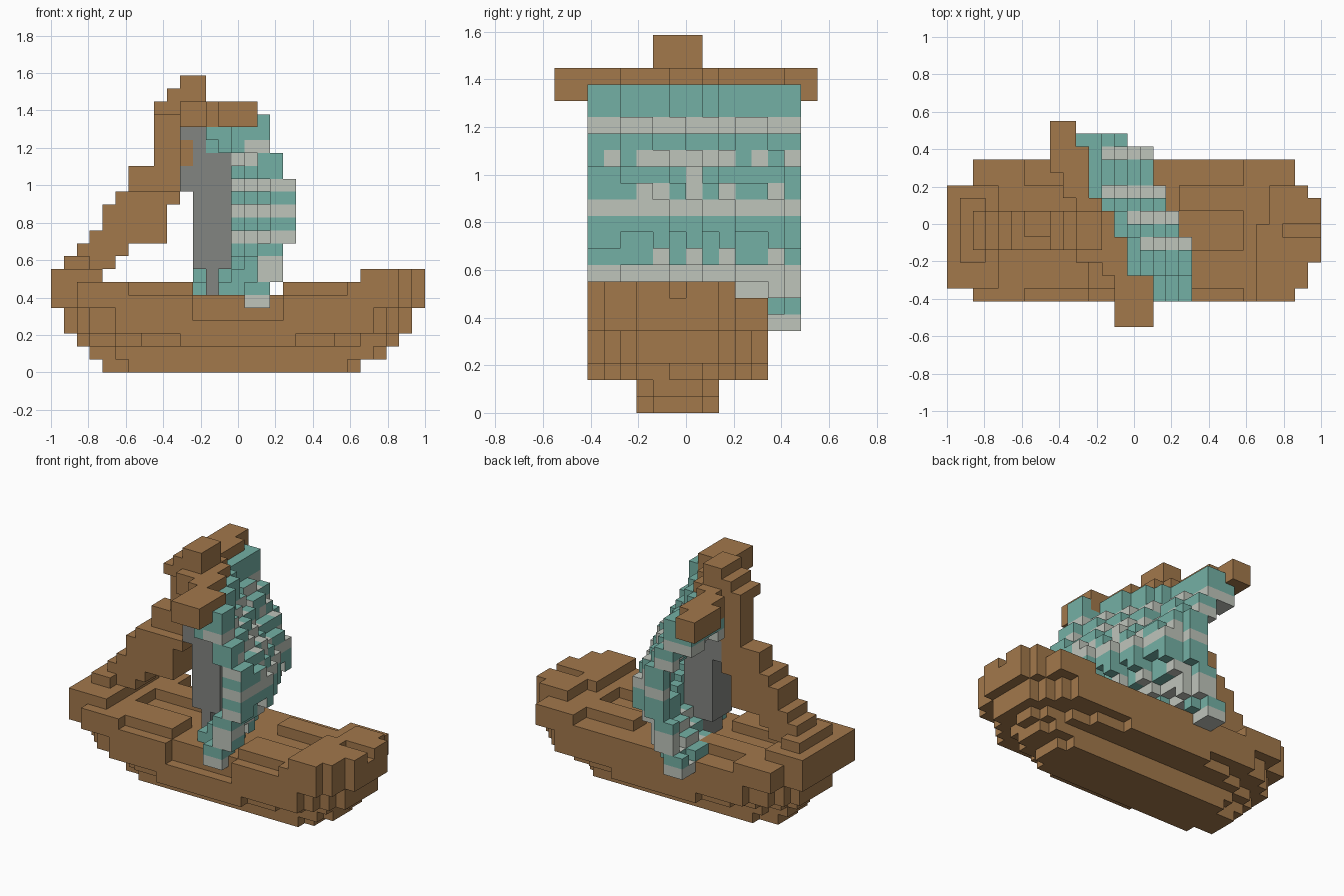
import bpy, bmesh, math

cube = bpy.data.objects.get("Cube")
if cube:
    bpy.data.objects.remove(cube, do_unlink=True)

U = 2 / 29  # edge of one block


def material(name, srgb):
    lin = [c / 12.92 if c <= 0.04045 else ((c + 0.055) / 1.055) ** 2.4 for c in srgb]
    m = bpy.data.materials.new(name)
    m.use_nodes = True
    m.diffuse_color = (*lin, 1)
    m.node_tree.nodes["Principled BSDF"].inputs["Base Color"].default_value = (*lin, 1)
    return m


wood = material("wood brown", (0.635, 0.47, 0.295))
teal = material("sail teal", (0.455, 0.69, 0.645))
pale = material("sail pale grey", (0.75, 0.77, 0.735))
iron = material("mast grey", (0.51, 0.52, 0.505))


def fill(i0, i1, j0, j1, k0, k1):
    """Block cells in a box: x from i0 to i1, y from j0 to j1, z from k0 to k1."""
    return {(i, j, k) for i in range(i0, i1) for j in range(j0, j1) for k in range(k0, k1)}


def build(name, cells, mats, rule=lambda cell, axis, side: 0):
    """Skin a set of cells with its outer faces only."""
    bm = bmesh.new()
    corners = {}

    def vert(p):
        if p not in corners:
            corners[p] = bm.verts.new(((p[0] - 14.5) * U, (p[1] - 8) * U, p[2] * U))
        return corners[p]

    for c in sorted(cells):
        for axis in range(3):
            for side in (0, 1):
                n = list(c)
                n[axis] += 1 if side else -1
                if tuple(n) in cells:
                    continue
                ring = []
                for a, b in ((0, 0), (1, 0), (1, 1), (0, 1)):
                    p = list(c)
                    p[axis] += side
                    p[(axis + 1) % 3] += a
                    p[(axis + 2) % 3] += b
                    ring.append(vert(tuple(p)))
                face = bm.faces.new(ring if side else ring[::-1])
                face.material_index = rule(c, axis, side)
    bmesh.ops.dissolve_limit(bm, angle_limit=math.radians(1), verts=bm.verts[:],
                             edges=bm.edges[:], delimit={'MATERIAL'})
    me = bpy.data.meshes.new(name)
    bm.to_mesh(me)
    bm.free()
    for m in mats:
        me.materials.append(m)
    ob = bpy.data.objects.new(name, me)
    bpy.context.collection.objects.link(ob)
    return ob


# Hull: nested plan boxes for each layer, widening upwards
hull = set()
layers = [
    (0, 1, [(4, 24, 6, 9), (6, 23, 5, 10)]),
    (1, 2, [(3, 26, 6, 9), (5, 25, 5, 10)]),
    (2, 3, [(2, 27, 7, 9), (3, 26, 5, 10), (5, 24, 4, 11), (7, 22, 3, 12), (10, 19, 2, 13)]),
    (3, 5, [(1, 28, 5, 10), (2, 27, 4, 11), (3, 26, 3, 12), (5, 25, 2, 13)]),
    (5, 7, [(0, 28, 3, 11), (28, 29, 5, 10), (2, 27, 2, 13)]),
    # raised stern and bow
    (7, 8, [(0, 4, 3, 11), (24, 27, 2, 11), (27, 28, 3, 11), (28, 29, 5, 10)]),
]
for k0, k1, boxes in layers:
    for i0, i1, j0, j1 in boxes:
        hull |= fill(i0, i1, j0, j1, k0, k1)
hull -= fill(6, 23, 2, 3, 6, 7)        # front ledge
hull -= fill(6, 23, 11, 13, 6, 7)      # rear ledge
hull -= fill(11, 18, 3, 11, 6, 7)      # open waist around the mast
hull -= fill(5, 23, 6, 9, 6, 7)        # sunken walkway
hull -= fill(11, 18, 2, 3, 4, 6)       # front side notch
hull -= fill(24, 25, 8, 11, 7, 8)      # bow recess
hull -= fill(26, 29, 7, 8, 7, 8)       # bow slot
build("hull", hull, [wood])

# Stepped brace from the stern to the masthead: x range, then y range
brace = fill(1, 3, 5, 10, 8, 9)
for k0, k1, i0, i1, j0, j1 in [
        (8, 9, 1, 5, 6, 9), (9, 10, 2, 6, 6, 9), (10, 11, 3, 9, 6, 9), (11, 13, 4, 9, 6, 9),
        (13, 14, 5, 10, 6, 9), (14, 16, 6, 10, 7, 9), (16, 20, 8, 10, 7, 9),
        (16, 18, 10, 11, 6, 9), (20, 21, 8, 12, 6, 9), (21, 22, 9, 12, 6, 9),
        (22, 23, 10, 12, 6, 9)]:
    brace |= fill(i0, i1, j0, j1, k0, k1)
build("mast_brace", brace, [wood])

# Diagonal yard across the masthead
yard = set()
for j0, j1, i0, i1 in [(0, 4, 13, 16), (4, 5, 12, 14), (5, 7, 10, 14), (7, 9, 10, 13),
                       (9, 10, 10, 12), (10, 12, 9, 11), (12, 14, 8, 11), (14, 16, 8, 10)]:
    yard |= fill(i0, i1, j0, j1, 19, 21)
yard -= brace
build("yard", yard, [wood])

# Mast: narrow foot, wide trunk and a head leaning to the brace
mast = fill(12, 13, 6, 9, 6, 8) | fill(11, 14, 6, 9, 8, 17) | fill(10, 12, 6, 9, 14, 19)
mast -= yard | brace
build("mast", mast, [iron])

# Sail: each column bulges from the yard line (rest) to its fullest point (full)
rest = [16, 16, 14, 14, 14, 13, 13, 12, 11, 11, 11, 11, 11]
full = [19, 19, 19, 19, 19, 18, 18, 17, 17, 16, 16, 16, 14]
FOLDS = (6, 8, 10, 13)  # columns that hang a little lower than the rest

sail = set()
for n in range(13):
    j = n + 2
    middle = 11.2 if j in FOLDS else 11.8
    for k in range(5 if j in (2, 13, 14) else 6, 20):
        bulge = min(1, max(0, 1 - 0.19 * (abs(k - middle) - 1)))
        edge = rest[n] + 1 + round((full[n] - rest[n] - 1) * bulge)
        sail |= fill(edge - (3 if k > 16 else 2), edge, j, j + 1, k, k + 1)
sail -= yard | mast | brace | hull

PATCHES = {15: (3, 5, 6, 7, 8, 9, 10, 12, 14), 14: (8,), 13: (5, 6, 8, 10, 13),
           9: (6, 8, 10, 13), 7: (11, 12, 13, 14)}


def stripe(cell, axis, side):
    """Pale bands across the teal cloth, with ragged patches beside some of them."""
    i, j, k = cell
    if axis == 1 and side == 0:  # front edges of the folds
        return int(k in (5, 10, 12, 14) or (k in (7, 8) and i > 15)
                   or (k == 17 and i > 14) or (k == 16 and i < 16))
    if axis == 2 and side == 1:  # tops of the folds
        return int(k < 19 and j in FOLDS)
    return int(k in (5, 8, 12, 17) or j in PATCHES.get(k, ()))


build("sail", sail, [teal, pale], stripe)
